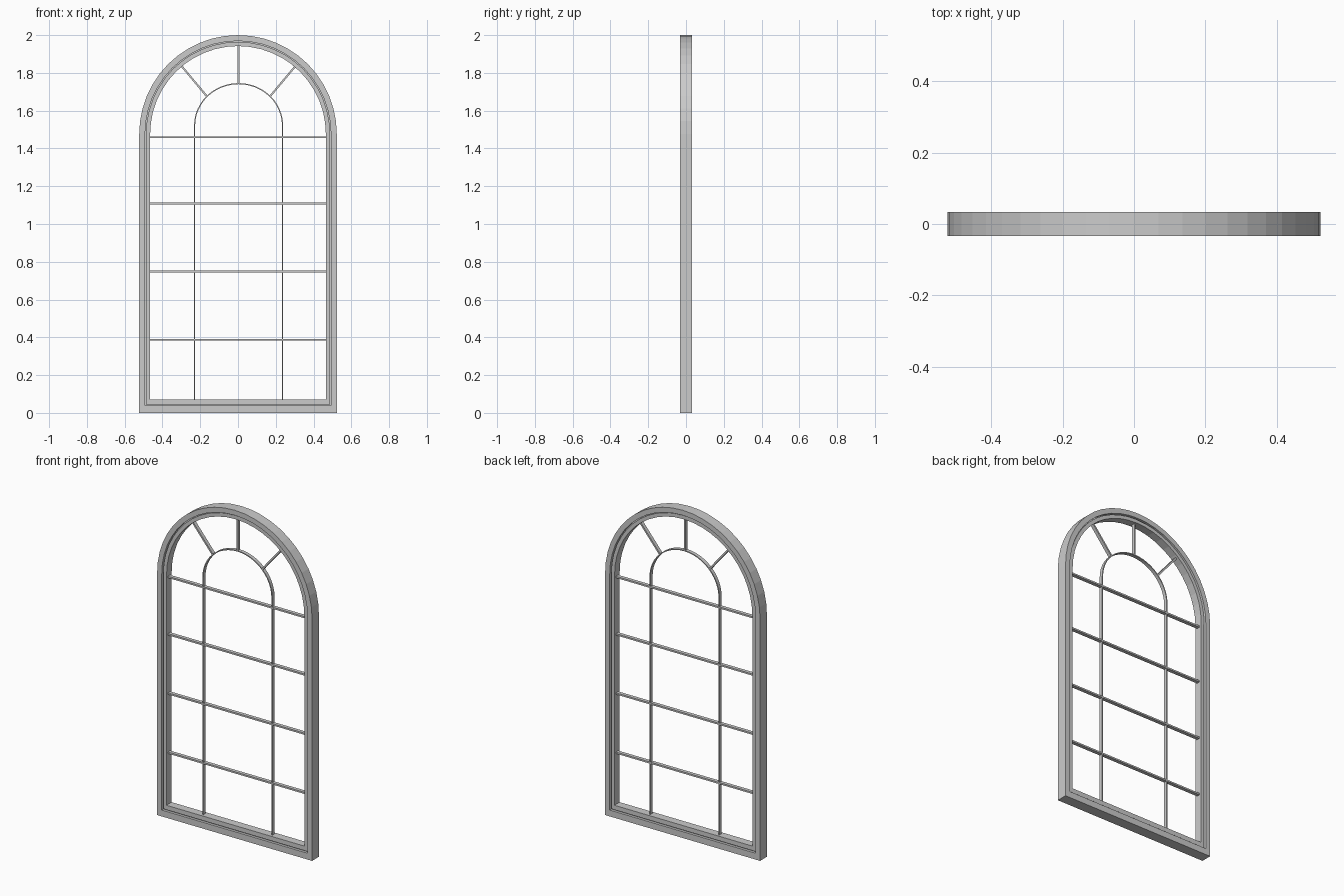
import bpy, bmesh, math
from mathutils import Vector

if "Cube" in bpy.data.objects:
    bpy.data.objects.remove(bpy.data.objects["Cube"])

HALF_W, TOP, SPRING = 0.523, 2.0, 1.477
SEGS = 24


def arch(a, b, spring, base, cx=0.0):
    """Arch outline in the XZ plane, from left foot over the top to right foot."""
    pts = [(cx - a, base)]
    for i in range(SEGS + 1):
        t = math.pi * (1 - i / SEGS)
        pts.append((cx + a * math.cos(t), spring + b * math.sin(t)))
    pts.append((cx + a, base))
    return pts


def sweep(name, outline, profile, closed):
    """Loft a closed (inset, depth) profile along an arch outline."""
    bm = bmesh.new()
    loops = [[bm.verts.new((x, y, z)) for x, z in outline(d)] for d, y in profile]
    n, m = len(loops[0]), len(loops)
    for j in range(m):
        p, q = loops[j], loops[(j + 1) % m]
        for i in range(n if closed else n - 1):
            k = (i + 1) % n
            bm.faces.new((p[i], p[k], q[k], q[i]))
    if not closed:
        bm.faces.new([l[0] for l in loops])
        bm.faces.new([l[-1] for l in loops])
    finish(name, bm)


def bar(name, p, q, width, depth):
    """Straight glazing bar between two (x, z) points."""
    p, q = Vector((p[0], 0, p[1])), Vector((q[0], 0, q[1]))
    along = q - p
    side = along.normalized().cross(Vector((0, 1, 0))) * width / 2
    out = Vector((0, depth / 2, 0))
    bm = bmesh.new()
    ends = [[bm.verts.new(e + side * s + out * o)
             for s, o in ((-1, -1), (1, -1), (1, 1), (-1, 1))] for e in (p, q)]
    for i in range(4):
        k = (i + 1) % 4
        bm.faces.new((ends[0][i], ends[0][k], ends[1][k], ends[1][i]))
    bm.faces.new(ends[0])
    bm.faces.new(ends[1])
    finish(name, bm)


def finish(name, bm):
    bmesh.ops.recalc_face_normals(bm, faces=bm.faces)
    mesh = bpy.data.meshes.new(name)
    bm.to_mesh(mesh)
    bm.free()
    bpy.context.collection.objects.link(bpy.data.objects.new(name, mesh))


# Outer frame with a groove and a recessed inner lip, same on both faces
half = [(0, 0.033), (0.031, 0.033), (0.031, 0.017), (0.036, 0.017),
        (0.036, 0.025), (0.058, 0.025)]
profile = half + [(d, -y) for d, y in reversed(half)]
sweep("window_frame",
      lambda d: arch(HALF_W - d, TOP - SPRING - d, SPRING, d * 1.24),
      profile, True)

# Inner arched glazing bar
sweep("arched_glazing_bar",
      lambda d: arch(0.236 - d, 0.226 - d, 1.52, 0.065, 0.003),
      [(0, -0.011), (0, 0.011), (0.006, 0.011), (0.006, -0.011)], False)

# Horizontal glazing bars
for i, z in enumerate((0.387, 0.748, 1.109, 1.459)):
    bar(f"horizontal_glazing_bar_{i + 1}", (-0.468, z), (0.468, z), 0.01, 0.022)

# Radiating bars in the arched head
for name, p, q in (("left", (-0.164, 1.675), (-0.302, 1.84)),
                   ("centre", (0.002, 1.742), (0.002, 1.945)),
                   ("right", (0.169, 1.675), (0.304, 1.836))):
    bar(f"radial_glazing_bar_{name}", p, q, 0.01, 0.022)
